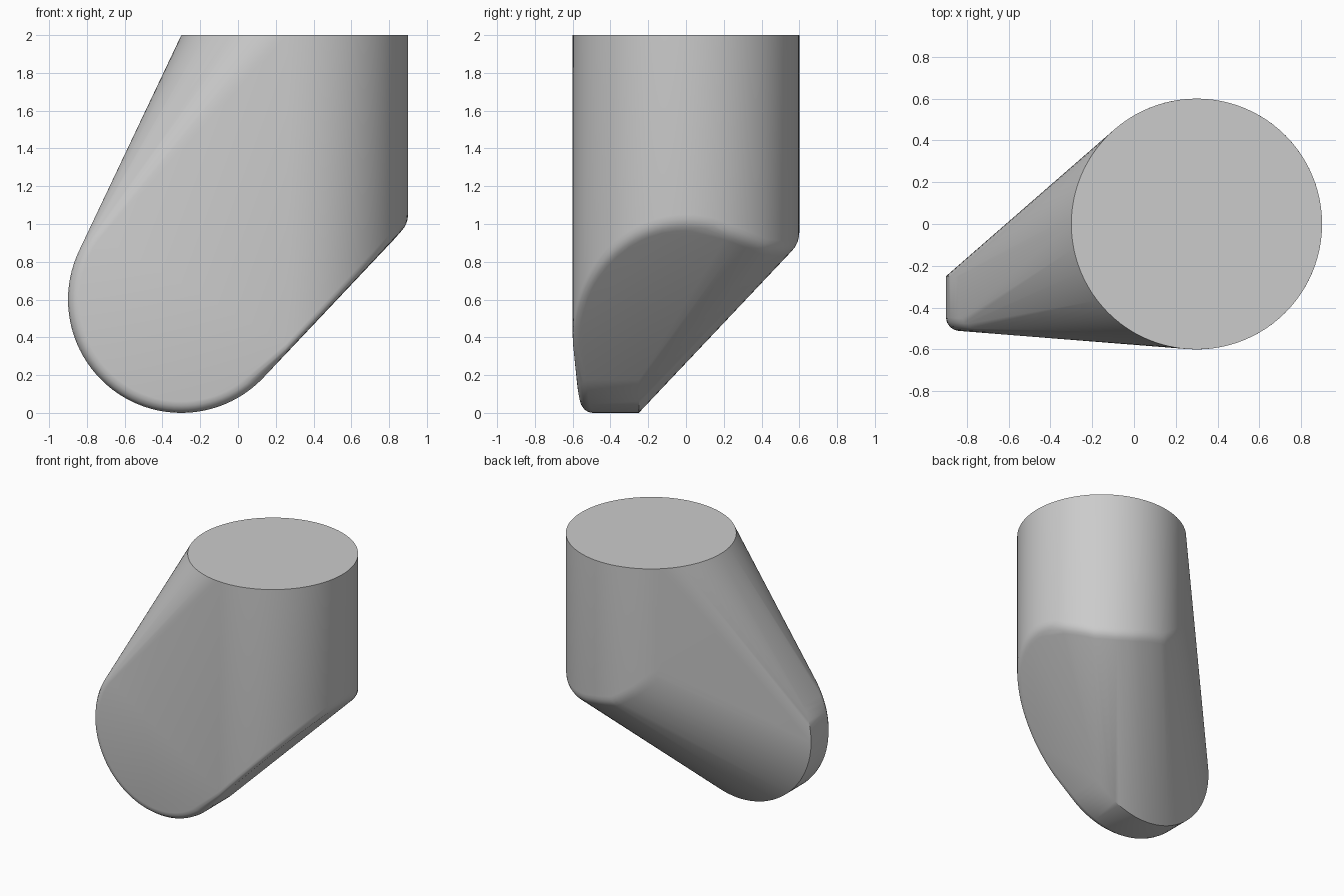
import bpy, bmesh
from math import sin, cos, radians, pi
from mathutils import Vector

cube = bpy.data.objects.get("Cube")
if cube:
    bpy.data.objects.remove(cube, do_unlink=True)

R = 0.6             # radius of both the column and the foot disc
SLOPE = 1.06        # steepness of the underside
# lower edge of the column at the back: angle, height
BACK_EDGE = [(22, .95), (45, .87), (60, .86), (72, .87), (90, .91), (98, .93), (113, 1.04), (131, 1.2)]


def column(deg, z):
    a = radians(deg)
    return Vector((0.3 + R * cos(a), R * sin(a), z))


def foot(deg, r, y):
    a = radians(deg)
    return Vector((-0.3 + r * cos(a), y, 0.6 + r * sin(a)))


def edge_height(deg):
    if deg <= 22:
        return 1 - SLOPE * (0.9 - column(deg, 0).x)
    for (a, za), (b, zb) in zip(BACK_EDGE, BACK_EDGE[1:]):
        if deg <= b:
            return za + (zb - za) * (deg - a) / (b - a)
    return BACK_EDGE[-1][1]


# top rim of the column
points = [column(i * 3.75, 2) for i in range(96)]

# foot disc: sharp back rim, rounded front rim on a slightly turned front plane
for i in range(96):
    deg = i * 3.75
    points.append(foot(deg, R, -0.25))
    for k in range(5):
        t = k / 4 * pi / 2
        p = foot(deg, R - 0.06 * (1 - cos(t)), 0)
        p.y = -0.553 - 0.077 * (p.x + 0.3) + 0.06 * (1 - sin(t))
        points.append(p)

# softened lower edge of the column
for i in range(61):
    deg = -94.4 + i * 3.7567
    corner = column(deg, edge_height(deg))
    blend = max(0, (deg - 22) / 109)
    target = foot(-46.7 - 133.3 * blend, R, -0.25)
    wall = corner + Vector((0, 0, 0.05))
    under = corner + (target - corner).normalized() * 0.05
    for k in range(5):
        t = k / 4
        points.append(wall * (1 - t) ** 2 + corner * 2 * t * (1 - t) + under * t * t)

# skin the profiles into one solid
bm = bmesh.new()
for p in points:
    bm.verts.new(p)
bmesh.ops.remove_doubles(bm, verts=bm.verts[:], dist=0.002)
bmesh.ops.convex_hull(bm, input=bm.verts[:])
bmesh.ops.delete(bm, geom=[v for v in bm.verts if not v.link_faces], context='VERTS')
bmesh.ops.dissolve_limit(bm, angle_limit=radians(0.6), verts=bm.verts[:], edges=bm.edges[:])
bmesh.ops.recalc_face_normals(bm, faces=bm.faces[:])
mesh = bpy.data.meshes.new("angled_column")
bm.to_mesh(mesh)
bm.free()
body = bpy.data.objects.new("angled_column", mesh)
bpy.context.collection.objects.link(body)

# plain grey finish
grey = bpy.data.materials.new("light_grey")
grey.use_nodes = True
colour = (0.6, 0.6, 0.6, 1)
grey.diffuse_color = colour
grey.node_tree.nodes["Principled BSDF"].inputs["Base Color"].default_value = colour
mesh.materials.append(grey)

bpy.ops.object.select_all(action='DESELECT')
body.select_set(True)
bpy.context.view_layer.objects.active = body
bpy.ops.object.shade_smooth_by_angle(angle=radians(30))
